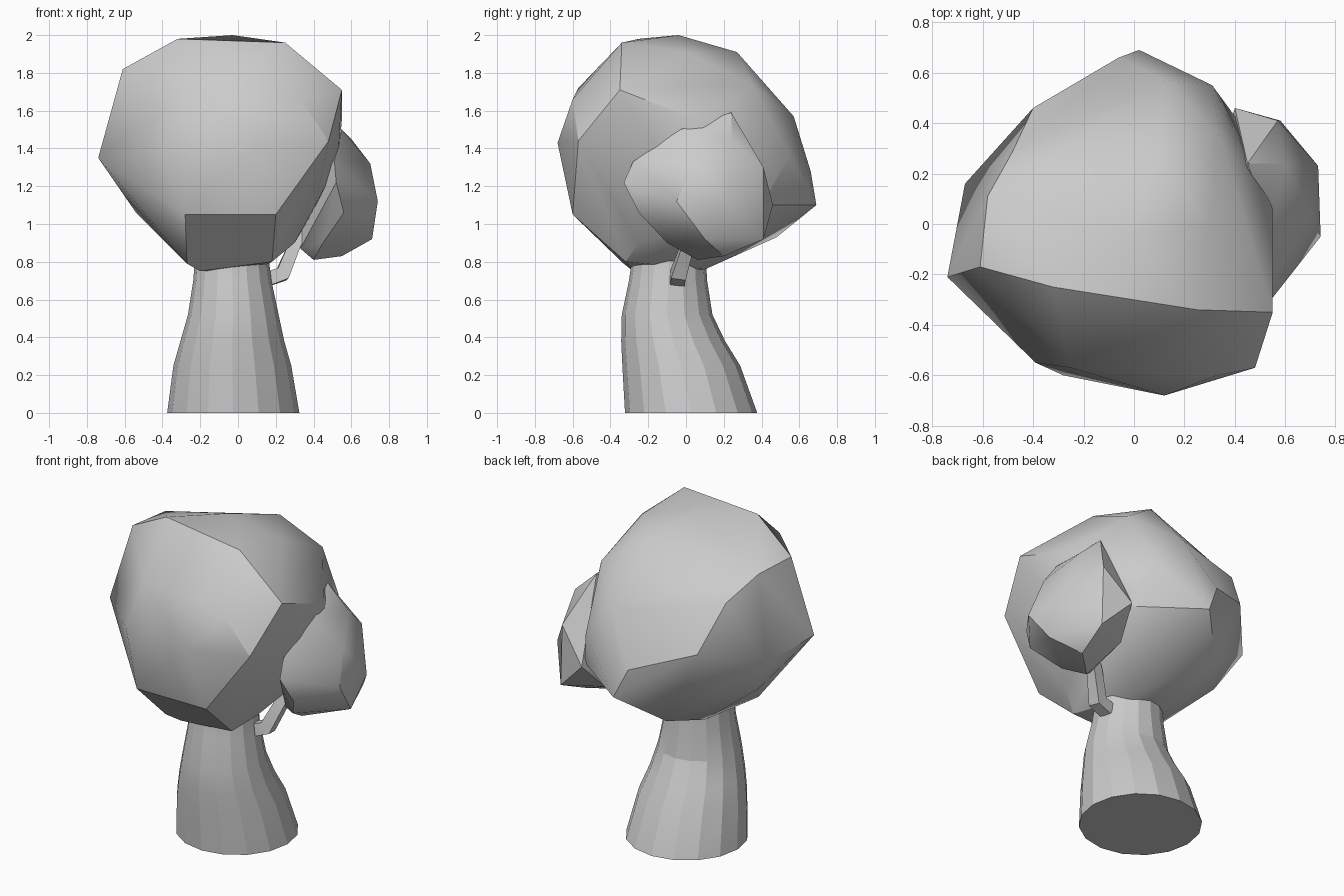
import bpy, bmesh, math
from mathutils import Vector

if "Cube" in bpy.data.objects:
    bpy.data.objects.remove(bpy.data.objects["Cube"])


def finish(bm, name, angle):
    bmesh.ops.recalc_face_normals(bm, faces=bm.faces)
    me = bpy.data.meshes.new(name)
    bm.to_mesh(me)
    bm.free()
    ob = bpy.data.objects.new(name, me)
    bpy.context.collection.objects.link(ob)
    bpy.ops.object.select_all(action='DESELECT')
    ob.select_set(True)
    bpy.context.view_layer.objects.active = ob
    bpy.ops.object.shade_smooth_by_angle(angle=math.radians(angle))
    return ob


def clump(name, pts):
    """Faceted foliage: hull around a few corner points."""
    bm = bmesh.new()
    for p in pts:
        bm.verts.new(p)
    res = bmesh.ops.convex_hull(bm, input=bm.verts)
    loose = [v for v in bm.verts if not v.link_faces]
    bmesh.ops.delete(bm, geom=loose, context='VERTS')
    bmesh.ops.dissolve_limit(bm, angle_limit=math.radians(6),
                             verts=bm.verts, edges=bm.edges)
    return finish(bm, name, 32)


def tube(name, rings, sides, turn, angle, level):
    """Loft rings of (centre, radius); level rings stay horizontal."""
    bm = bmesh.new()
    pts = [Vector(r[0]) for r in rings]
    loops = []
    for i, (c, r) in enumerate(rings):
        d = pts[min(i + 1, len(pts) - 1)] - pts[max(i - 1, 0)]
        side = Vector((1, 0, 0)) if level else Vector((0, 1, 0)).cross(d).normalized()
        other = Vector((0, 1, 0)) if level else d.cross(side).normalized()
        loops.append([bm.verts.new(pts[i] + r * (side * math.cos(a) + other * math.sin(a)))
                      for a in (turn + math.tau * k / sides for k in range(sides))])
    for lo, hi in zip(loops, loops[1:]):
        for k in range(sides):
            n = (k + 1) % sides
            bm.faces.new((lo[k], lo[n], hi[n], hi[k]))
    bm.faces.new(loops[0][::-1])
    bm.faces.new(loops[-1])
    return finish(bm, name, angle)


# Leaning, flared trunk
tube("trunk", [((-.025, .027, 0), .35), ((-.03, -.025, .25), .312),
               ((-.03, -.068, .38), .275), ((-.025, -.1, .52), .24),
               ((-.03, -.095, .7), .207), ((-.033, -.09, .82), .195),
               ((-.033, -.09, .95), .19)], 16, 0, 15, True)

# Small square branch
tube("branch", [((.1, -.05, .69), .055), ((.235, -.04, .735), .055),
                ((.3, .01, .89), .045), ((.36, .04, 1.0), .04)],
     4, math.pi / 4, 20, False)

# Main crown: top, front, back and left, right, underside
clump("main_crown", [
    (-.03, -.04, 2.0), (-.32, -.25, 1.98), (.25, -.34, 1.96), (.1, .27, 1.91), (.3, 0, 1.91),
    (-.74, -.21, 1.35), (-.61, -.17, 1.82), (.55, -.35, 1.71), (.48, -.57, 1.44),
    (.12, -.68, 1.43), (.33, -.6, 1.66), (-.25, -.57, 1.72), (-.39, -.55, 1.38),
    (-.41, -.5, 1.18), (-.28, -.6, 1.05), (.2, -.6, 1.05),
    (.02, .69, 1.1), (-.06, .66, 1.28), (.12, .57, 1.57), (.31, .55, 1.36),
    (-.4, .46, 1.39), (-.67, .16, 1.29), (-.58, .11, 1.81), (-.48, .29, 1.67),
    (-.2, .48, .93), (-.54, .06, 1.06),
    (.34, .35, 1.74), (.55, .06, 1.55), (.53, -.1, 1.33), (.42, .4, 1.1),
    (.41, -.3, 1.1), (.3, -.25, .9),
    (-.2, -.28, .75), (-.27, -.33, .79), (.18, -.32, .8), (.1, .1, .76), (-.18, .08, .78)])

# Side crown on the branch
clump("side_crown", [
    (.73, .23, 1.09), (.74, -.05, 1.12), (.70, .04, 1.32), (.6, .24, 1.45), (.57, .41, 1.3),
    (.71, .1, .92), (.58, .41, .92), (.55, .2, .83), (.4, .06, .81), (.45, -.1, .9),
    (.56, -.25, 1.06), (.52, -.33, 1.22), (.51, -.28, 1.33), (.55, -.03, 1.5),
    (.45, .24, 1.59), (.4, .46, 1.1), (.33, 0, .87), (.3, .1, 1.1), (.35, .3, .93)])
